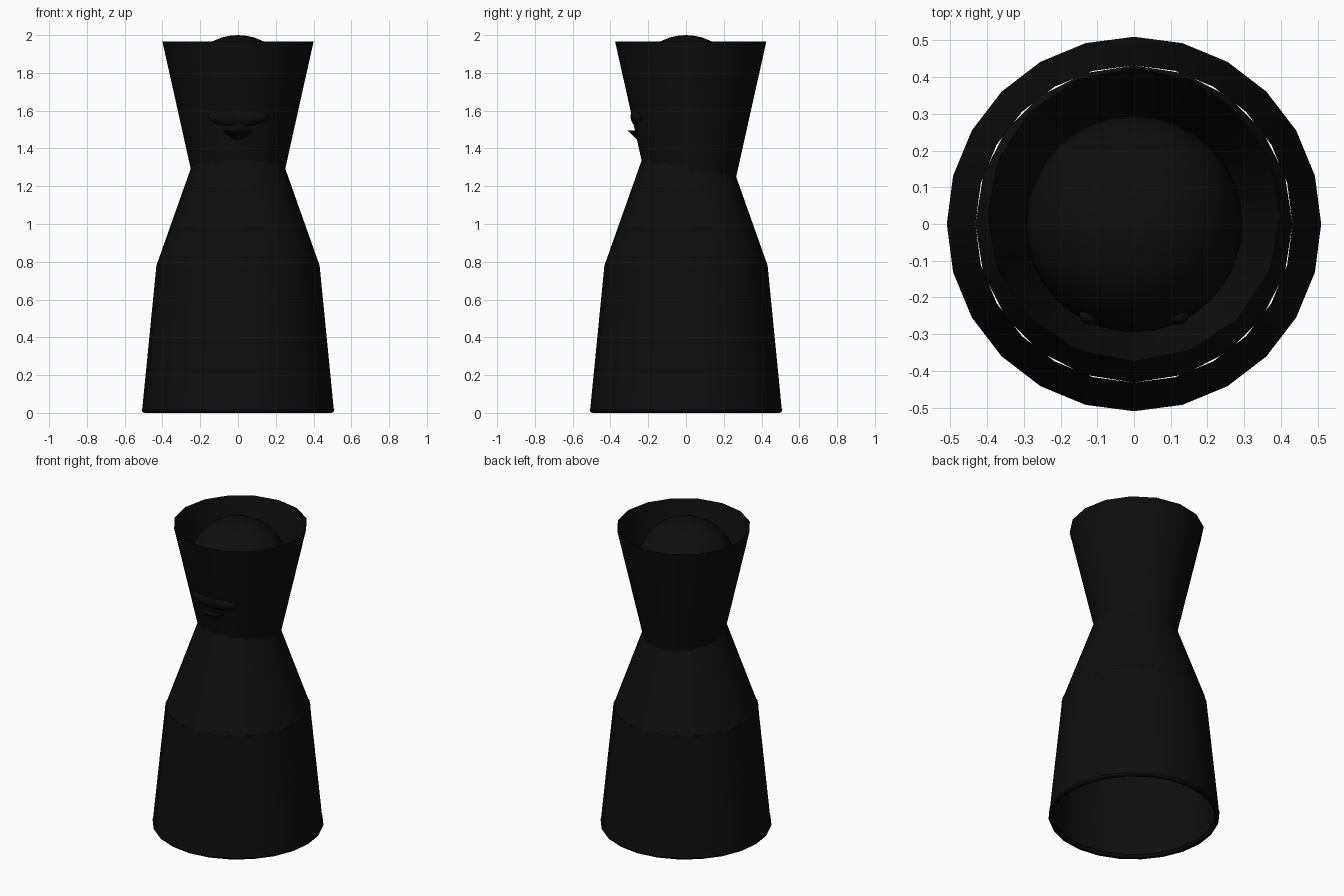
import bpy, math

if "Cube" in bpy.data.objects:
    bpy.data.objects.remove(bpy.data.objects["Cube"])

black = bpy.data.materials.new("near_black")
black.diffuse_color = (0.004, 0.004, 0.004, 1)
black.use_nodes = True
black.node_tree.nodes["Principled BSDF"].inputs["Base Color"].default_value = black.diffuse_color


def finish(name, smooth=True):
    ob = bpy.context.object
    ob.name = name
    ob.data.materials.append(black)
    bpy.ops.object.transform_apply(location=False, rotation=True, scale=True)
    if smooth:
        bpy.ops.object.shade_smooth_by_angle(angle=math.radians(35))
    return ob


def cone(name, sides, r0, z0, r1, z1, y=0, fill='NOTHING'):
    bpy.ops.mesh.primitive_cone_add(vertices=sides, radius1=r0, radius2=r1, depth=z1 - z0,
                                    end_fill_type=fill, location=(0, y, (z0 + z1) / 2))
    return finish(name)


def ball(name, loc, size, seg=24, rings=16):
    bpy.ops.mesh.primitive_uv_sphere_add(segments=seg, ring_count=rings, radius=1, location=loc)
    bpy.context.object.scale = size
    return finish(name)


# Robe: open skirt, upper robe and hem
cone("robe_skirt", 24, 0.507, 0.02, 0.432, 0.78)
cone("robe_upper", 20, 0.432, 0.78, 0.216, 1.39)
bpy.ops.mesh.primitive_torus_add(major_segments=24, minor_segments=8, major_radius=0.494,
                                 minor_radius=0.016, location=(0, 0, 0.016))
finish("robe_hem")

# Flaring open collar, set slightly back
cone("collar", 16, 0.234, 1.22, 0.40, 1.965, y=0.025)

# Head with face details
ball("head", (0, 0, 1.705), (0.295, 0.295, 0.295), 32, 20)
ball("mouth", (0, -0.24, 1.57), (0.16, 0.054, 0.06), 16, 10)
for side in (-1, 1):
    ball("eye", (side * 0.12, -0.245, 1.78), (0.03, 0.03, 0.03), 12, 8)

# Pointed beard, tip down
cone("beard", 12, 0.0, 1.41, 0.09, 1.495, y=-0.22, fill='NGON')
